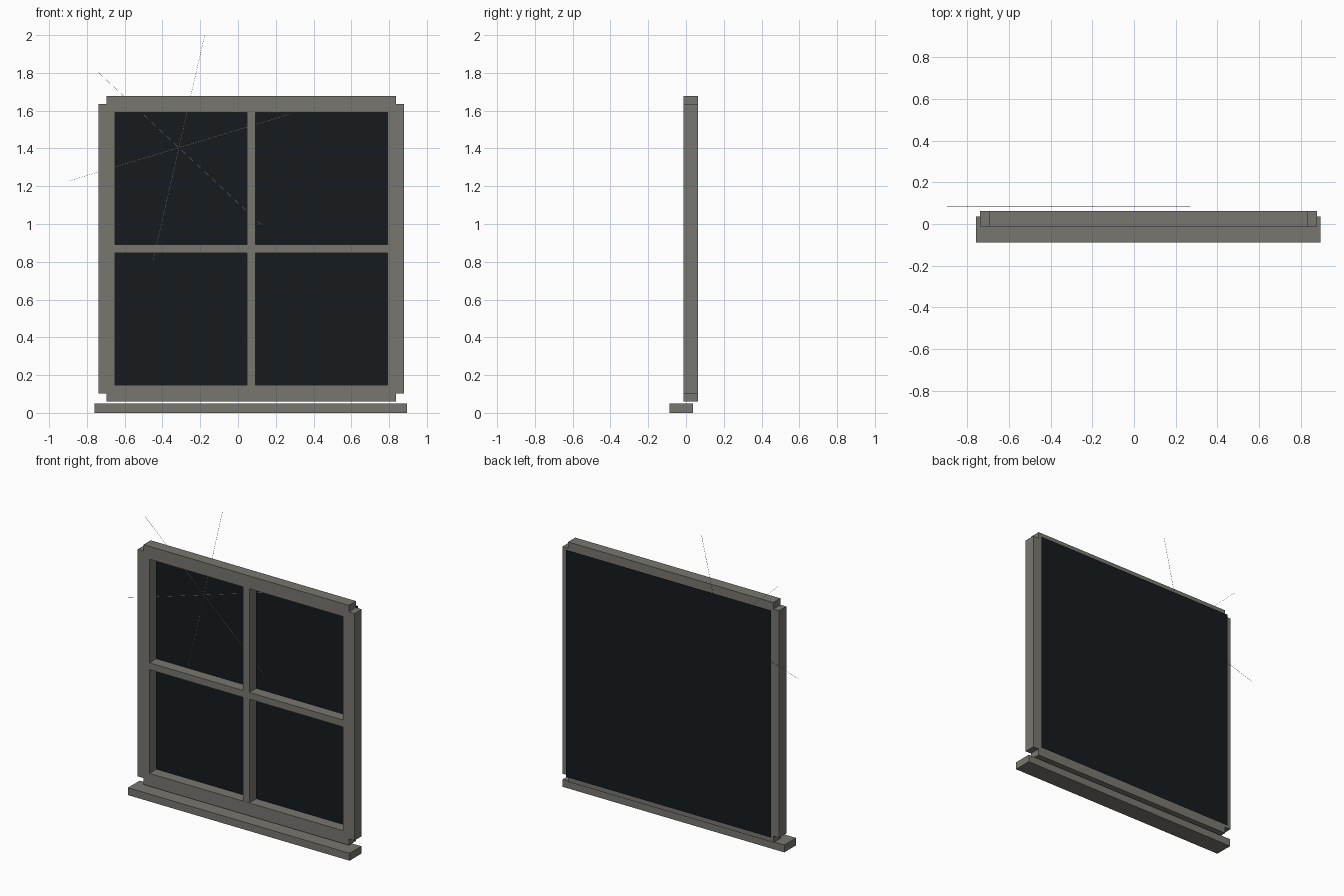
import bpy, math

if "Cube" in bpy.data.objects:
    bpy.data.objects.remove(bpy.data.objects["Cube"])


def material(name, color):
    m = bpy.data.materials.new(name)
    m.diffuse_color = color
    m.use_nodes = True
    m.node_tree.nodes["Principled BSDF"].inputs["Base Color"].default_value = m.diffuse_color
    return m


wood = material("weathered_wood", (0.19, 0.183, 0.16, 1))
glass = material("dark_glass", (0.008, 0.011, 0.0125, 1))
crack = material("crack_grey", (0.3, 0.31, 0.32, 1))


def box(name, center, size, mat, angle=0.0):
    bpy.ops.mesh.primitive_cube_add(size=1, location=center)
    o = bpy.context.object
    o.name = name
    o.scale = size
    bpy.ops.object.transform_apply(location=False, rotation=False, scale=True)
    o.rotation_euler[1] = angle
    o.data.materials.append(mat)
    return o


# Window centre, half spacing of the frame bars, and bar sizes
CX, CY, CZ = 0.07, 0.025, 0.869
HALF = 0.766
BAR, DEPTH, MUNTIN = 0.087, 0.076, 0.046

# Frame: stiles and rails run from bar centre to bar centre (notched corners)
for side, label in ((-1, "left"), (1, "right")):
    box(f"{label}_stile", (CX + side * HALF, CY, CZ), (BAR, DEPTH, 2 * HALF), wood)
for side, label in ((-1, "bottom"), (1, "top")):
    box(f"{label}_rail", (CX, CY, CZ + side * HALF), (2 * HALF, DEPTH, BAR), wood)

# Glazing bars dividing the four panes
INNER = 2 * HALF - BAR
box("vertical_glazing_bar", (CX, CY, CZ), (MUNTIN, DEPTH - 0.002, INNER), wood)
box("horizontal_glazing_bar", (CX, CY, CZ), (INNER, DEPTH - 0.002, MUNTIN), wood)

# Glass: a single flat sheet standing just behind the frame
bpy.ops.mesh.primitive_plane_add(size=2 * HALF, location=(CX, 0.088, CZ),
                                 rotation=(math.pi / 2, 0, 0))
pane = bpy.context.object
pane.name = "glass_pane"
pane.data.materials.append(glass)

# Sill
box("sill", (CX - 0.002, -0.026, 0.025), (1.655, 0.125, 0.05), wood)

# Hairline cracks crossing at one point, between the frame and the glass
for i, (dx, dz) in enumerate(((0.137, 0.597), (0.585, 0.177), (0.439, -0.41))):
    box(f"crack_{i + 1}", (-0.313, 0.085, 1.404),
        (2 * math.hypot(dx, dz), 0.001, 0.001), crack, -math.atan2(dz, dx))
